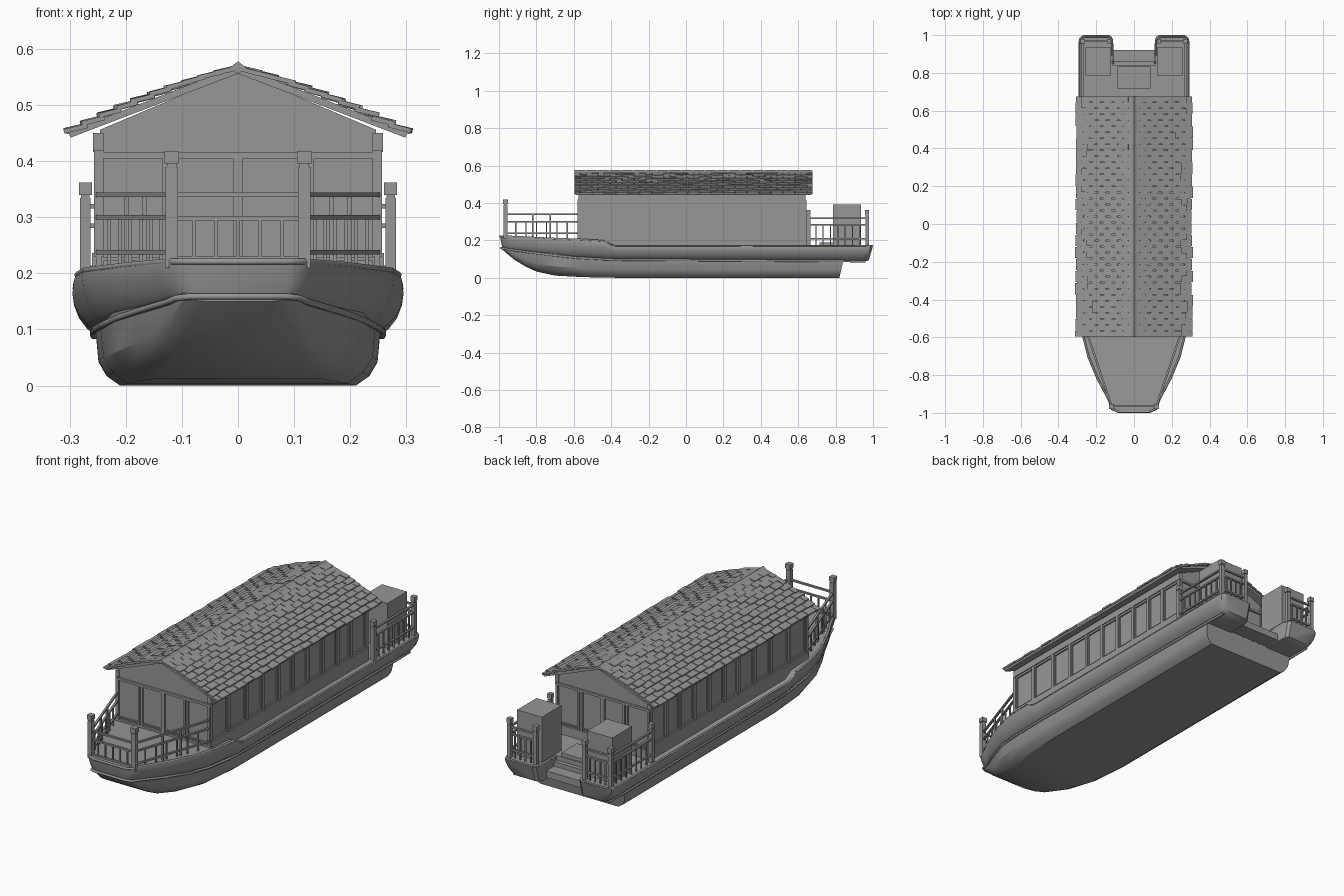
import bpy, bmesh, math, random
from mathutils import Matrix, Vector

if "Cube" in bpy.data.objects:
    bpy.data.objects.remove(bpy.data.objects["Cube"])
random.seed(4)

# Dark grey paint shared by every part
GREY = bpy.data.materials.new("dark_grey")
GREY.diffuse_color = (.31, .31, .31, 1)
GREY.use_nodes = True
GREY.node_tree.nodes["Principled BSDF"].inputs["Base Color"].default_value = GREY.diffuse_color


def finish(name, bm, smooth=None):
    bmesh.ops.recalc_face_normals(bm, faces=bm.faces)
    me = bpy.data.meshes.new(name)
    bm.to_mesh(me)
    bm.free()
    me.materials.append(GREY)
    ob = bpy.data.objects.new(name, me)
    bpy.context.collection.objects.link(ob)
    if smooth:
        bpy.context.view_layer.objects.active = ob
        ob.select_set(True)
        bpy.ops.object.shade_smooth_by_angle(angle=math.radians(smooth))
        ob.select_set(False)
    return ob


def box(bm, x0, x1, y0, y1, z0, z1):
    m = Matrix.Translation(((x0 + x1) / 2, (y0 + y1) / 2, (z0 + z1) / 2))
    bmesh.ops.create_cube(bm, size=1, matrix=m @ Matrix.Diagonal((x1 - x0, y1 - y0, z1 - z0, 1)))


def bar(bm, p, q, w, h):
    p, q = Vector(p), Vector(q)
    d = (q - p).normalized()
    s = d.cross((0, 0, 1)) if abs(d.z) < .95 else Vector((1, 0, 0))
    s.normalize()
    r = Matrix((s, d, s.cross(d))).transposed().to_4x4()
    bmesh.ops.create_cube(bm, size=1, matrix=Matrix.Translation((p + q) / 2) @ r
                          @ Matrix.Diagonal((w, (q - p).length, h, 1)))


def loft(bm, rings):
    rows = [[bm.verts.new(p) for p in r] for r in rings]
    n = len(rows[0])
    for a, b in zip(rows, rows[1:]):
        for i in range(n):
            bm.faces.new((a[i], a[(i + 1) % n], b[(i + 1) % n], b[i]))
    bm.faces.new(rows[0])
    bm.faces.new(rows[-1])


def tube(name, pts, r):
    cu = bpy.data.curves.new(name, 'CURVE')
    cu.dimensions, cu.bevel_depth, cu.bevel_resolution = '3D', r, 1
    cu.use_fill_caps = True
    cu.materials.append(GREY)
    sp = cu.splines.new('POLY')
    sp.points.add(len(pts) - 1)
    for k, p in zip(sp.points, pts):
        k.co = (*p, 1)
    ob = bpy.data.objects.new(name, cu)
    bpy.context.collection.objects.link(ob)
    bpy.context.view_layer.objects.active = ob
    ob.select_set(True)
    bpy.ops.object.convert(target='MESH')
    bpy.context.object.select_set(False)


# Upper hull: stations of y, half width, bottom z, top z
ST = [(-.994, .09, .160, .222), (-.98, .122, .157, .222), (-.93, .140, .150, .221), (-.82, .198, .135, .216),
      (-.70, .248, .120, .210), (-.58, .278, .108, .206), (-.44, .292, .100, .198), (-.39, .295, .098, .172),
      (.84, .295, .090, .172)]
SEC = [(.85, 0), (.91, .15), (.96, .38), (.99, .65), (1, .9), (.99, 1)]
bm = bmesh.new()
rings = []
for y, w, b, t in ST:
    half = [(w * fx, y + .012 * (1 - fz) * (y < -.97), b + (t - b) * fz) for fx, fz in SEC]
    rings.append(half + [(-x, yy, z) for x, yy, z in reversed(half)])
loft(bm, rings)
finish("upper_hull", bm, 50)

# Lower hull: stations of y, top half width, flat bottom half width, top z, bottom z
LOW = [(-.98, .098, .06, .165, .150), (-.92, .124, .096, .155, .098), (-.86, .152, .112, .145, .062),
       (-.80, .182, .123, .14, .034), (-.70, .222, .150, .13, .012), (-.55, .246, .195, .115, .004),
       (-.35, .254, .210, .105, 0), (.82, .254, .210, .1, 0)]
bm = bmesh.new()
rings = []
for k, (y, wt, wb, t, b) in enumerate(LOW):
    half = [(wb + (wt - wb) * fx, y + (.022 * fz if k == 7 else 0), b + (t - b) * fz)
            for fx, fz in ((0, 0), (.55, .17), (.88, .42), (1, 1))]
    rings.append(half + [(-x, yy, z) for x, yy, z in reversed(half)])
loft(bm, rings)
finish("lower_hull", bm, 28)

# Stern pods either side of the boarding notch
for s in (1, -1):
    bm = bmesh.new()
    rings = []
    for y, w, xi, b in ((.8399, .295, .11, .09), (.96, .295, .11, .088), (.988, .288, .116, .09), (1.0, .272, .13, .095)):
        rings.append([(s * w * fx, y - .022 * (1 - fz) * (y > .9), b + (.172 - b) * fz) for fx, fz in SEC]
                     + [(s * xi, y, .172), (s * xi, y - .022 * (y > .9), b)])
    loft(bm, rings)
    finish("stern_pod", bm, 35)

# Rub rails and gunwale trim
side = [(w * .86 + .004, y + .006 * (y < -.97), b - .001) for y, w, b, t in ST]
rub = side + [(.255, .96, .088)]
tube("rub_rail", [(-x, y, z) for x, y, z in reversed(rub)] + rub, .006)
gun = [(w - .006, y, t - .001) for y, w, b, t in ST[:7]]
tube("bow_gunwale", [(-x, y, z) for x, y, z in reversed(gun)] + gun, .006)
for s in (1, -1):
    pts = [(.288, -.42, .185), (.29, -.38, .172), (.29, .96, .172), (.28, .985, .172), (.265, .993, .172),
           (.135, .993, .172), (.115, .975, .172), (.112, .85, .172)]
    tube("side_gunwale", [(s * x, y, z) for x, y, z in pts], .005)

# Boarding platform and steps
bm = bmesh.new()
box(bm, -.112, .112, .83, .92, .095, .128)
box(bm, -.112, .112, .83, .86, .12, .15)
box(bm, -.088, .088, .715, .835, .165, .19)
finish("stern_steps", bm)

# Cabin body: gabled profile run along y
bm = bmesh.new()
prof = [(-.246, .16), (.246, .16), (.246, .456), (0, .56), (-.246, .456)]
loft(bm, [[(x, y, z) for x, z in prof] for y in (-.57, .635)])
finish("cabin_walls", bm)

# Side sill, top beam and window mullions
bm = bmesh.new()
edges = [-.57, -.435, -.293, -.168, -.045, .065, .18, .295, .405, .51, .63]
for s in (1, -1):
    def sbox(a, b, *r):
        box(bm, min(s * a, s * b), max(s * a, s * b), *r)
    sbox(.24, .26, -.576, .64, .165, .236)
    sbox(.24, .258, -.576, .64, .416, .45)
    for y in edges:
        sbox(.24, .257, y - .009, y + .009, .23, .42)
    for y0, y1 in zip(edges, edges[1:]):
        for z in (.24, .411):
            sbox(.24, .253, y0, y1, z - .005, z + .005)
        for y in (y0 + .011, y1 - .011):
            sbox(.24, .251, y - .003, y + .003, .24, .411)
finish("side_window_frames", bm)

# Front and back doors with frames
bm = bmesh.new()
for y0, y1 in ((-.58, -.565), (.63, .645)):
    box(bm, -.255, .255, y0, y1, .405, .416)
    box(bm, -.255, .255, y0, y1, .17, .215)
    for a, b in ((-.248, -.13), (-.115, -.004), (.004, .115), (.13, .248)):
        for x in (a, b):
            box(bm, x - .005, x + .005, y0, y1, .2, .41)
        box(bm, a, b, y0 + .003, y1 - .003, .222, .228)
finish("door_frames", bm)

# Roof boards
bm = bmesh.new()
loft(bm, [[(0, y, .556), (.298, y, .442), (.303, y, .452), (0, y, .57), (-.303, y, .452), (-.298, y, .442)]
          for y in (-.59, .67)])
finish("roof_boards", bm)

# Roof tiles: staggered overlapping courses
bm = bmesh.new()
Y0, Y1, P = -.597, .677, .0637
for s in (1, -1):
    for i in range(10):
        x = .02 + .0298 * i
        z = .567 - .386 * x + .010 * math.sin(math.pi * x / .31)
        y = Y0 - (P / 2 if i % 2 else 0)
        while y < Y1 - .005:
            a, b = max(y, Y0) + .002, min(y + P, Y1) - .002
            j = random.uniform(-.004, .003)
            k = random.uniform(-.001, .002)
            bar(bm, (s * (x - .02), (a + b) / 2, z + .005 + k), (s * (x + .02 + j), (a + b) / 2, z - .005 + k),
                b - a, .008)
            y += P
finish("roof_tiles", bm)

# Ridge caps
bm = bmesh.new()
for i in range(20):
    y = Y0 + i * P
    loft(bm, [[(-.014, v, .567), (0, v, .574 + d), (.014, v, .567), (0, v, .555)]
              for v, d in ((y, .004), (y + P, .001))])
finish("ridge_caps", bm)


def post(bm, x, y, z0, z1, w):
    box(bm, x - w, x + w, y - w, y + w, z0, z1 - .028)
    box(bm, x - w * .8, x + w * .8, y - w * .8, y + w * .8, z0, z1 - .01)
    box(bm, x - w * 1.2, x + w * 1.2, y - w * 1.2, y + w * 1.2, z1 - .022, z1)


def railing(bm, p, q, base, zs, n):
    p, q = Vector((*p, 0)), Vector((*q, 0))
    for z in zs:
        bar(bm, p + Vector((0, 0, z)), q + Vector((0, 0, z)), .01, .008)
    for i in range(1, n + 1):
        c = p.lerp(q, i / (n + 1))
        bar(bm, c + Vector((0, 0, base)), c + Vector((0, 0, zs[1])), .006, .006)


# Bow railing
bm = bmesh.new()
for s in (1, -1):
    post(bm, s * .118, -.965, .21, .418, .011)
    railing(bm, (s * .118, -.965), (s * .248, -.58), .205, (.34, .3, .238), 6)
    for t in (.38, .62):
        x, y = s * (.118 + .13 * t), -.965 + .385 * t
        bar(bm, (x, y, .205), (x, y, .34), .008, .008)
railing(bm, (-.118, -.965), (.118, -.965), .215, (.34, .298, .226), 5)
finish("bow_railing", bm)

# Stern railings and lockers
bm = bmesh.new()
for s in (1, -1):
    for x, y in ((.272, .655), (.272, .968), (.132, .968)):
        post(bm, s * x, y, .165, .362, .0095)
    railing(bm, (s * .272, .655), (s * .272, .968), .17, (.32, .285, .21), 7)
    railing(bm, (s * .132, .968), (s * .272, .968), .17, (.32, .285, .21), 4)
finish("stern_railing", bm)
for s in (1, -1):
    bm = bmesh.new()
    box(bm, s * .19 - .067, s * .19 + .067, .785, .935, .165, .392)
    finish("stern_locker", bm)
